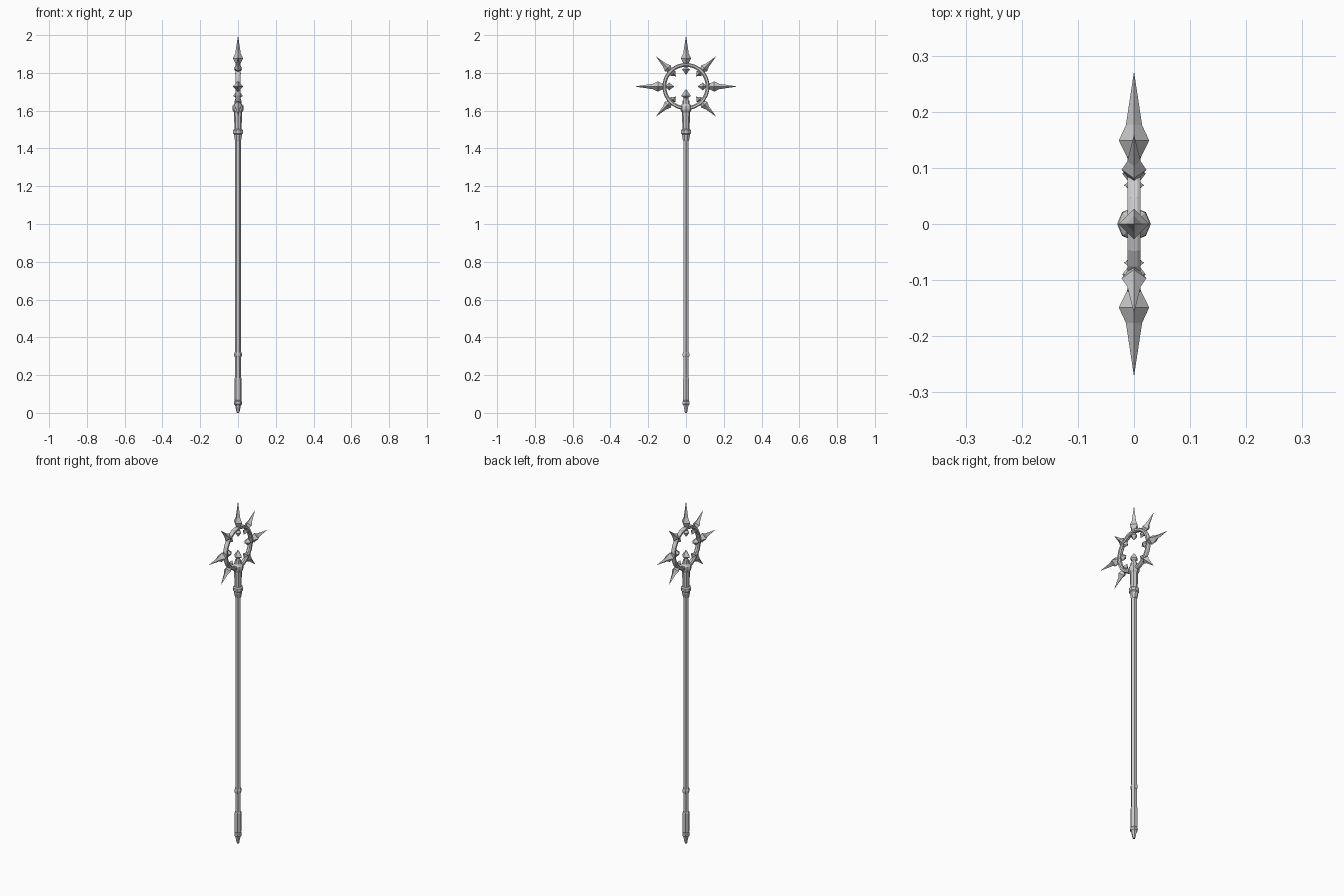
import bpy, bmesh, math
from mathutils import Matrix, Vector

if "Cube" in bpy.data.objects:
    bpy.data.objects.remove(bpy.data.objects["Cube"])

RING_Z, RING_R = 1.728, 0.116


def lathe(name, profile, sides, turn=0.0, matrix=Matrix(), ratio=1.0):
    """Stack of flat-faced polygon sections; profile is (radius, height)."""
    bm = bmesh.new()
    loops = []
    for r, z in profile:
        loops.append([bm.verts.new(matrix @ Vector((
            r * math.cos(turn + math.tau * i / sides),
            r * ratio * math.sin(turn + math.tau * i / sides), z)))
            for i in range(sides)])
    for a, b in zip(loops, loops[1:]):
        for i in range(sides):
            j = (i + 1) % sides
            bm.faces.new((a[i], a[j], b[j], b[i]))
    bm.faces.new(loops[0][::-1])
    bm.faces.new(loops[-1])
    bmesh.ops.remove_doubles(bm, verts=bm.verts, dist=1e-5)
    bmesh.ops.recalc_face_normals(bm, faces=bm.faces)
    mesh = bpy.data.meshes.new(name)
    bm.to_mesh(mesh)
    bm.free()
    ob = bpy.data.objects.new(name, mesh)
    bpy.context.collection.objects.link(ob)
    return ob


# Long shaft
lathe("shaft", [(0.0165, 0.05), (0.0165, 1.48)], 6, ratio=0.92)

# Foot cap, lower grip and small band
lathe("foot_cap", [(0.006, 0), (0.009, 0.008), (0.015, 0.04), (0.021, 0.046),
                   (0.021, 0.06), (0.016, 0.066)], 6)
lathe("lower_grip", [(0.017, 0.065), (0.0195, 0.07), (0.0195, 0.18), (0.017, 0.185)], 6)
lathe("grip_band", [(0.017, 0.295), (0.02, 0.302), (0.02, 0.314), (0.017, 0.322)], 6)

# Collar and socket below the ring
lathe("collar", [(0.017, 1.44), (0.022, 1.465), (0.022, 1.475), (0.028, 1.48),
                 (0.028, 1.497), (0.021, 1.503)], 8, math.pi / 8)
lathe("socket", [(0.019, 1.5), (0.021, 1.59), (0.028, 1.6), (0.03, 1.612),
                 (0.028, 1.626), (0.019, 1.636), (0.017, 1.655)], 8)

# Pointed finial standing inside the ring
lathe("finial", [(0.017, 1.635), (0.013, 1.668), (0.025, 1.678), (0.018, 1.69),
                 (0, 1.715)], 4)

# Ring in the y-z plane
bm = bmesh.new()
N = 24
section = [(-0.012, -0.005), (-0.006, -0.011), (0.006, -0.011), (0.012, -0.005),
           (0.012, 0.005), (0.006, 0.009), (-0.006, 0.009), (-0.012, 0.005)]
loops = []
for i in range(N):
    a = math.tau * (i + 0.5) / N
    loops.append([bm.verts.new((x, (RING_R + r) * math.sin(a),
                                RING_Z + (RING_R + r) * math.cos(a))) for x, r in section])
for i in range(N):
    a, b = loops[i], loops[(i + 1) % N]
    for k in range(8):
        m = (k + 1) % 8
        bm.faces.new((a[k], a[m], b[m], b[k]))
bmesh.ops.recalc_face_normals(bm, faces=bm.faces)
mesh = bpy.data.meshes.new("ring")
bm.to_mesh(mesh)
bm.free()
bpy.context.collection.objects.link(bpy.data.objects.new("ring", mesh))

# Outer spikes (long on the axes, short on the diagonals) and inner studs
long_spike = [(0.012, 0.118), (0.027, 0.149), (0.0145, 0.176), (0, 0.272)]
short_spike = [(0.01, 0.116), (0.022, 0.137), (0.012, 0.158), (0, 0.226)]
big_stud = [(0.011, 0.112), (0.009, 0.102), (0.021, 0.09), (0.014, 0.081), (0, 0.062)]
small_stud = [(0.011, 0.112), (0.008, 0.108), (0.018, 0.098), (0.012, 0.091), (0, 0.076)]
for i in range(8):
    m = Matrix.Translation((0, 0, RING_Z)) @ Matrix.Rotation(math.tau * i / 8, 4, 'X')
    if i != 4:
        lathe(f"spike_{i}", short_spike if i % 2 else long_spike, 4, matrix=m)
        lathe(f"stud_{i}", small_stud if i % 2 else big_stud, 4, matrix=m)
